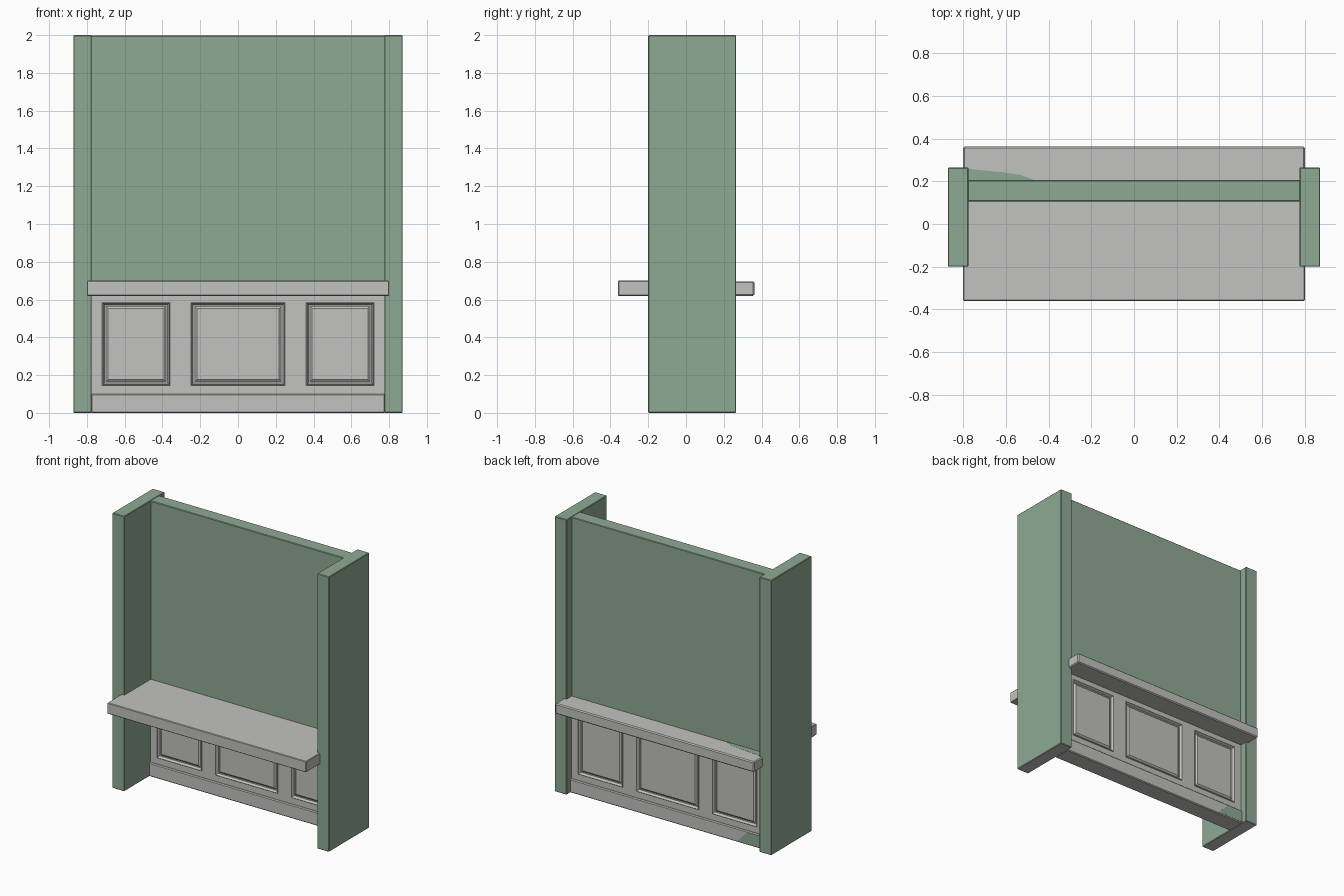
import bpy
import bmesh

cube = bpy.data.objects.get("Cube")
if cube:
    bpy.data.objects.remove(cube, do_unlink=True)


def material(name, rgb):
    mat = bpy.data.materials.new(name)
    mat.use_nodes = True
    mat.diffuse_color = (*rgb, 1)
    mat.node_tree.nodes["Principled BSDF"].inputs["Base Color"].default_value = (*rgb, 1)
    return mat


green = material("sage green", (0.275, 0.402, 0.296))
grey = material("pale grey", (0.54, 0.54, 0.525))


def finish(name, bm, *mats):
    mesh = bpy.data.meshes.new(name)
    bm.to_mesh(mesh)
    bm.free()
    for mat in mats:
        mesh.materials.append(mat)
    obj = bpy.data.objects.new(name, mesh)
    bpy.context.collection.objects.link(obj)
    return obj


def box(name, low, high, *mats, bevel=0.004):
    bm = bmesh.new()
    bmesh.ops.create_cube(bm, size=1)
    for v in bm.verts:
        v.co = [a + (c + 0.5) * (b - a) for a, b, c in zip(low, high, v.co)]
    # A second material goes on the underside
    if len(mats) > 1:
        for f in bm.faces:
            f.material_index = int(f.normal.z < -0.9)
    obj = finish(name, bm, *mats)
    mod = obj.modifiers.new("soft edges", "BEVEL")
    mod.width = bevel
    mod.segments = 1
    return obj


def panelling(name, y, side):
    """Wainscot face with three moulded panels; side is -1 front, 1 back."""
    xs = [-0.78, -0.72, -0.36, -0.25, 0.25, 0.36, 0.72, 0.78]
    zs = [0.05, 0.145, 0.585, 0.65]
    bm = bmesh.new()
    grid = [[bm.verts.new((x, y, z)) for x in xs] for z in zs]
    panels = []
    for r in range(len(zs) - 1):
        for c in range(len(xs) - 1):
            ring = [grid[r][c], grid[r][c + 1], grid[r + 1][c + 1], grid[r + 1][c]]
            face = bm.faces.new(ring if side < 0 else ring[::-1])
            if r == 1 and c % 2 == 1:
                panels.append(face)
    bm.normal_update()
    # Raised lip, sunken groove, then raised field
    for width, depth in ((0.006, 0.005), (0.012, -0.017), (0.012, 0), (0.015, 0.008)):
        bmesh.ops.inset_individual(bm, faces=panels, thickness=width, depth=depth)
    return finish(name, bm, grey)


def plate(name, points, offset):
    """Thin flat plate extruded by an offset vector."""
    bm = bmesh.new()
    face = bm.faces.new([bm.verts.new(p) for p in points])
    extruded = bmesh.ops.extrude_face_region(bm, geom=[face])["geom"]
    moved = [g for g in extruded if isinstance(g, bmesh.types.BMVert)]
    bmesh.ops.translate(bm, verts=moved, vec=offset)
    bmesh.ops.recalc_face_normals(bm, faces=bm.faces)
    return finish(name, bm, green)


# Side posts
for name, a, b in (("right_post", -0.872, -0.775), ("left_post", 0.775, 0.872)):
    box(name, (a, -0.2, 0), (b, 0.265, 2), green, grey)

# Upper wall
box("upper_wall", (-0.78, 0.105, 0.66), (0.78, 0.205, 1.997), green)

# Counter running through the wall, with a back ledge
box("counter", (-0.8, -0.36, 0.62), (0.8, 0.15, 0.70), grey)
box("back_ledge", (-0.8, 0.14, 0.62), (0.8, 0.362, 0.696), grey, bevel=0.007)

# Panelled lower wall and baseboard
panelling("front_panelling", 0.1, -1)
panelling("back_panelling", 0.21, 1)
box("baseboard", (-0.78, 0.088, 0), (0.78, 0.222, 0.1), grey, bevel=0.006)

# Green paint smears on the ledge and the lower back corner
plate("ledge_paint", [(-0.775, 0.2, 0.695), (-0.775, 0.258, 0.695), (-0.62, 0.243, 0.695),
                      (-0.53, 0.23, 0.695), (-0.45, 0.2, 0.695)], (0, 0, 0.002))
plate("baseboard_paint", [(-0.775, 0.221, 0.01), (-0.775, 0.221, 0.094),
                          (-0.65, 0.221, 0.094), (-0.57, 0.221, 0.01)], (0, 0.002, 0))
